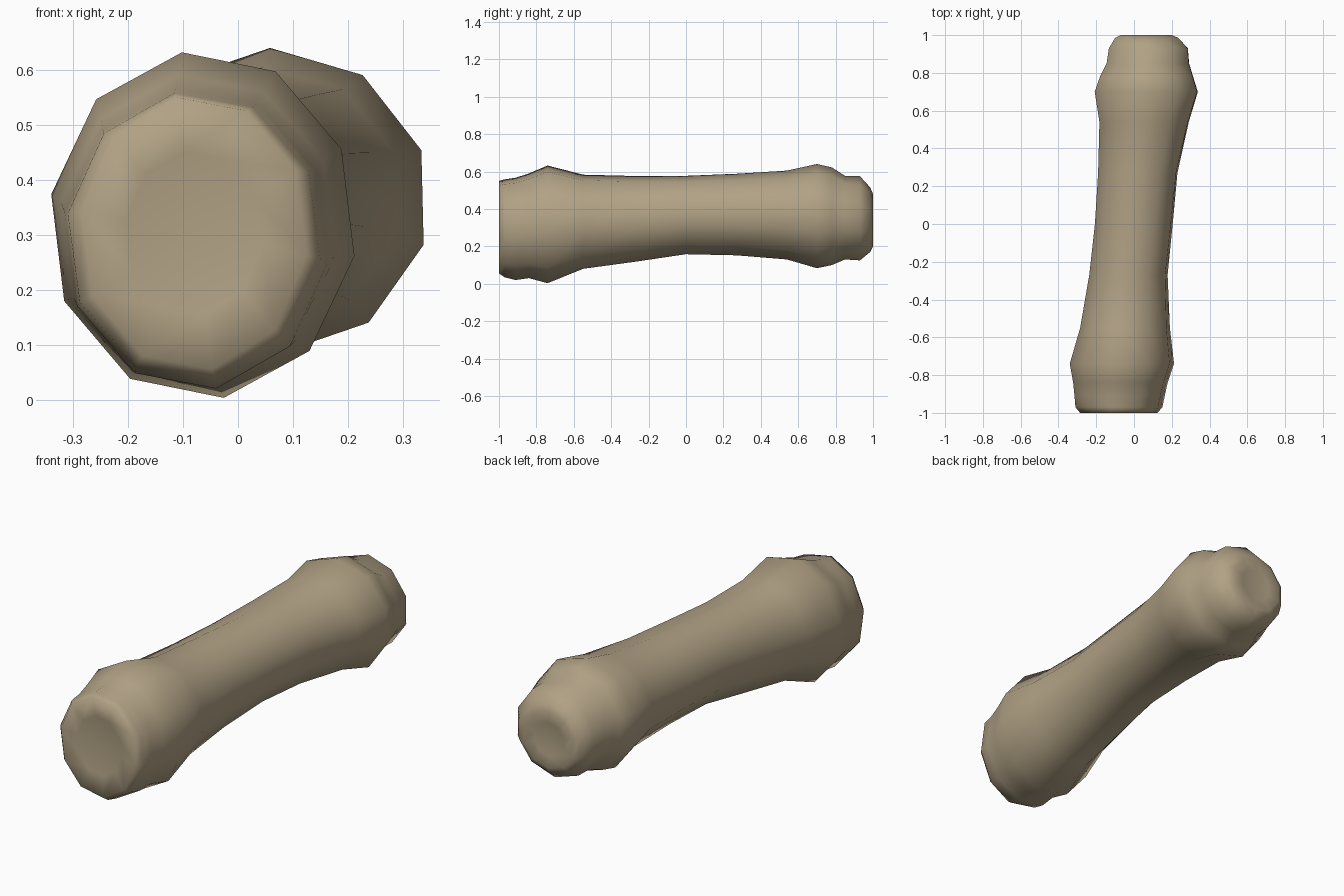
import bpy, bmesh, math

if "Cube" in bpy.data.objects:
    bpy.data.objects.remove(bpy.data.objects["Cube"])

SIDES = 10
# bone cross-sections along y: y, x min, x max, z min, z max
SECTIONS = [
    (-1.00, -0.285, 0.125, 0.055, 0.55),
    (-0.97, -0.31, 0.15, 0.035, 0.558),
    (-0.91, -0.315, 0.163, 0.02, 0.567),
    (-0.84, -0.322, 0.178, 0.03, 0.59),
    (-0.74, -0.34, 0.212, 0.003, 0.632),
    (-0.55, -0.285, 0.19, 0.08, 0.583),
    (-0.27, -0.237, 0.178, 0.118, 0.576),
    (0.00, -0.207, 0.205, 0.158, 0.577),
    (0.27, -0.19, 0.23, 0.152, 0.588),
    (0.54, -0.183, 0.29, 0.13, 0.605),
    (0.70, -0.208, 0.338, 0.083, 0.64),
    (0.78, -0.18, 0.313, 0.10, 0.622),
    (0.85, -0.145, 0.292, 0.13, 0.577),
    (0.93, -0.133, 0.285, 0.125, 0.575),
    (0.985, -0.10, 0.235, 0.17, 0.515),
    (1.00, -0.07, 0.20, 0.20, 0.48),
]


def ring(bm, y, x0, x1, z0, z1):
    """Ten-sided loop stretched to fill the given extents; phase drifts along the shaft."""
    phase = math.radians(22.5 - 4.5 * y)
    angles = [phase + math.tau * i / SIDES for i in range(SIDES)]
    cs, sn = [math.cos(a) for a in angles], [math.sin(a) for a in angles]
    fit = lambda v, lo, hi, c: lo + (c - min(v)) / (max(v) - min(v)) * (hi - lo)
    return [bm.verts.new((fit(cs, x0, x1, c), y, fit(sn, z0, z1, s))) for c, s in zip(cs, sn)]


def dished_cap(bm, loop, depth):
    """Close an end with an inner ring and a slightly sunken centre."""
    n = len(loop)
    cx, cy, cz = (sum(v.co[k] for v in loop) / n for k in range(3))
    inner = [bm.verts.new((cx + (v.co.x - cx) * 0.6, cy + depth * 0.5, cz + (v.co.z - cz) * 0.6))
             for v in loop]
    centre = bm.verts.new((cx, cy + depth, cz))
    for i in range(n):
        j = (i + 1) % n
        bm.faces.new((loop[i], loop[j], inner[j], inner[i]))
        bm.faces.new((inner[i], inner[j], centre))


bm = bmesh.new()
# shaft with swollen ends
loops = [ring(bm, *s) for s in SECTIONS]
for a, b in zip(loops, loops[1:]):
    for i in range(SIDES):
        j = (i + 1) % SIDES
        bm.faces.new((a[i], a[j], b[j], b[i]))
# end caps
dished_cap(bm, loops[0], 0.025)
dished_cap(bm, loops[-1], -0.015)
bmesh.ops.recalc_face_normals(bm, faces=bm.faces)
for f in bm.faces:
    f.smooth = True

mesh = bpy.data.meshes.new("bone")
bm.to_mesh(mesh)
bm.free()
bone = bpy.data.objects.new("bone", mesh)
bpy.context.collection.objects.link(bone)

tan = bpy.data.materials.new("bone tan")
tan.diffuse_color = (0.44, 0.36, 0.235, 1)
tan.use_nodes = True
tan.node_tree.nodes["Principled BSDF"].inputs["Base Color"].default_value = tan.diffuse_color
mesh.materials.append(tan)
